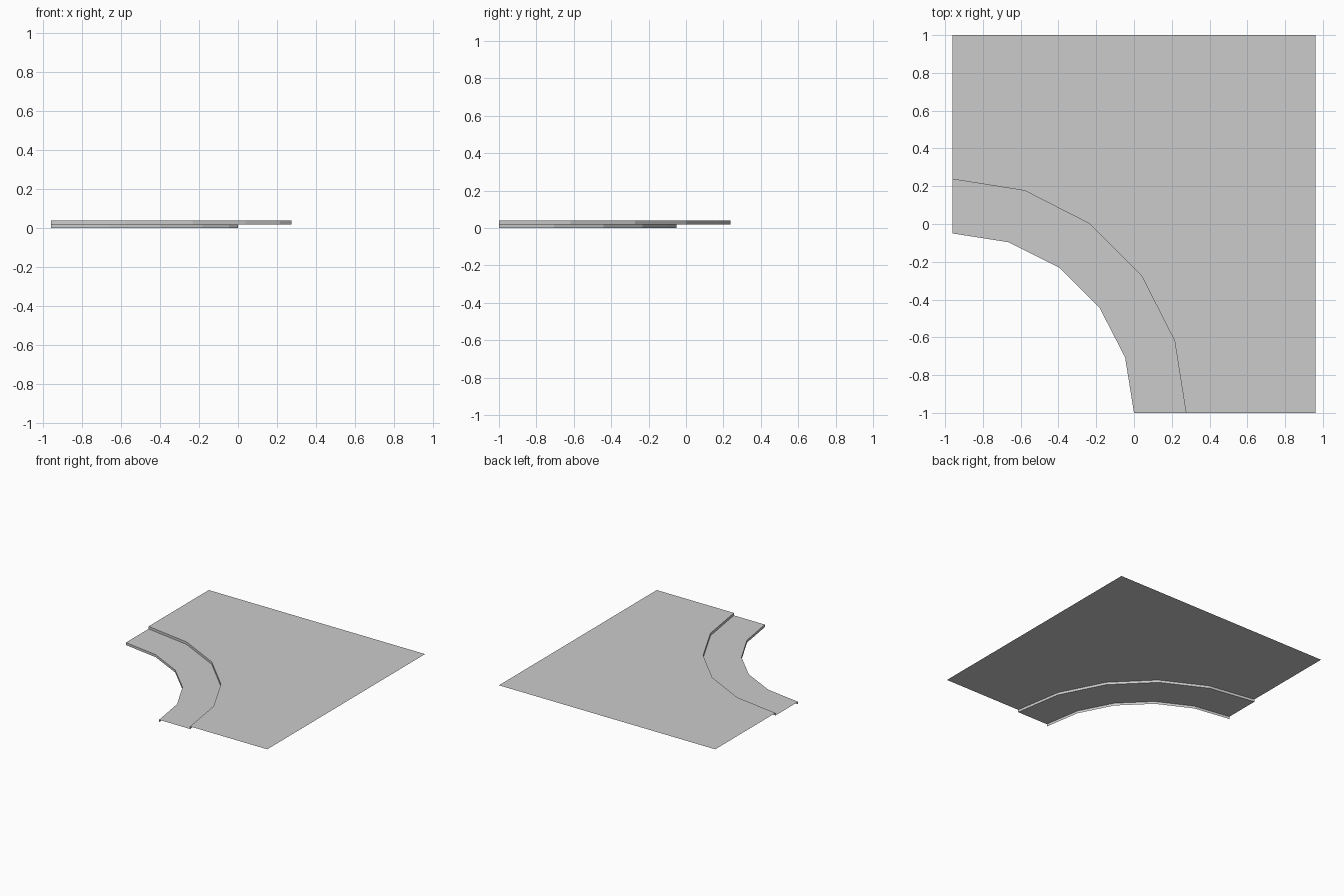
import bpy
import bmesh
from math import sin, cos, pi

cube = bpy.data.objects.get("Cube")
if cube:
    bpy.data.objects.remove(cube, do_unlink=True)

grey = bpy.data.materials.new("plain grey")
grey.use_nodes = True
GREY = (0.6, 0.6, 0.6, 1)
grey.diffuse_color = GREY
grey.node_tree.nodes["Principled BSDF"].inputs["Base Color"].default_value = GREY

SIDE, FRONT, STEP, SEGMENTS = 0.96, -1.0, 0.02, 5


def arc(bm, rx, ry, z):
    """Faceted quarter arc about the front right corner."""
    angles = [pi / 2 * i / SEGMENTS for i in range(SEGMENTS + 1)]
    return [bm.verts.new((-SIDE + rx * cos(a), FRONT + ry * sin(a), z)) for a in angles]


def strip(bm, lower, upper):
    for i in range(SEGMENTS):
        bm.faces.new((lower[i + 1], lower[i], upper[i], upper[i + 1]))


def finish(bm, name):
    mesh = bpy.data.meshes.new(name)
    bm.to_mesh(mesh)
    bm.free()
    mesh.materials.append(grey)
    bpy.context.collection.objects.link(bpy.data.objects.new(name, mesh))


# Lower step: a riser and its curved tread
bm = bmesh.new()
foot = arc(bm, 0.96, 0.95, 0)
nose = arc(bm, 0.96, 0.95, STEP)
back = arc(bm, 1.235, 1.237, STEP)
strip(bm, foot, nose)
strip(bm, nose, back)
finish(bm, "lower_step")

# Upper platform: a riser and the open floor sheet behind it
bm = bmesh.new()
foot = arc(bm, 1.235, 1.237, STEP)
nose = arc(bm, 1.235, 1.237, 2 * STEP)
strip(bm, foot, nose)
corners = [bm.verts.new((x, y, 2 * STEP))
           for x, y in ((-SIDE, 1), (SIDE, 1), (SIDE, FRONT))]
floor = bm.faces.new(nose + corners)
floor.normal_update()
if floor.normal.z < 0:
    floor.normal_flip()
bmesh.ops.triangulate(bm, faces=[floor])
finish(bm, "upper_platform")
